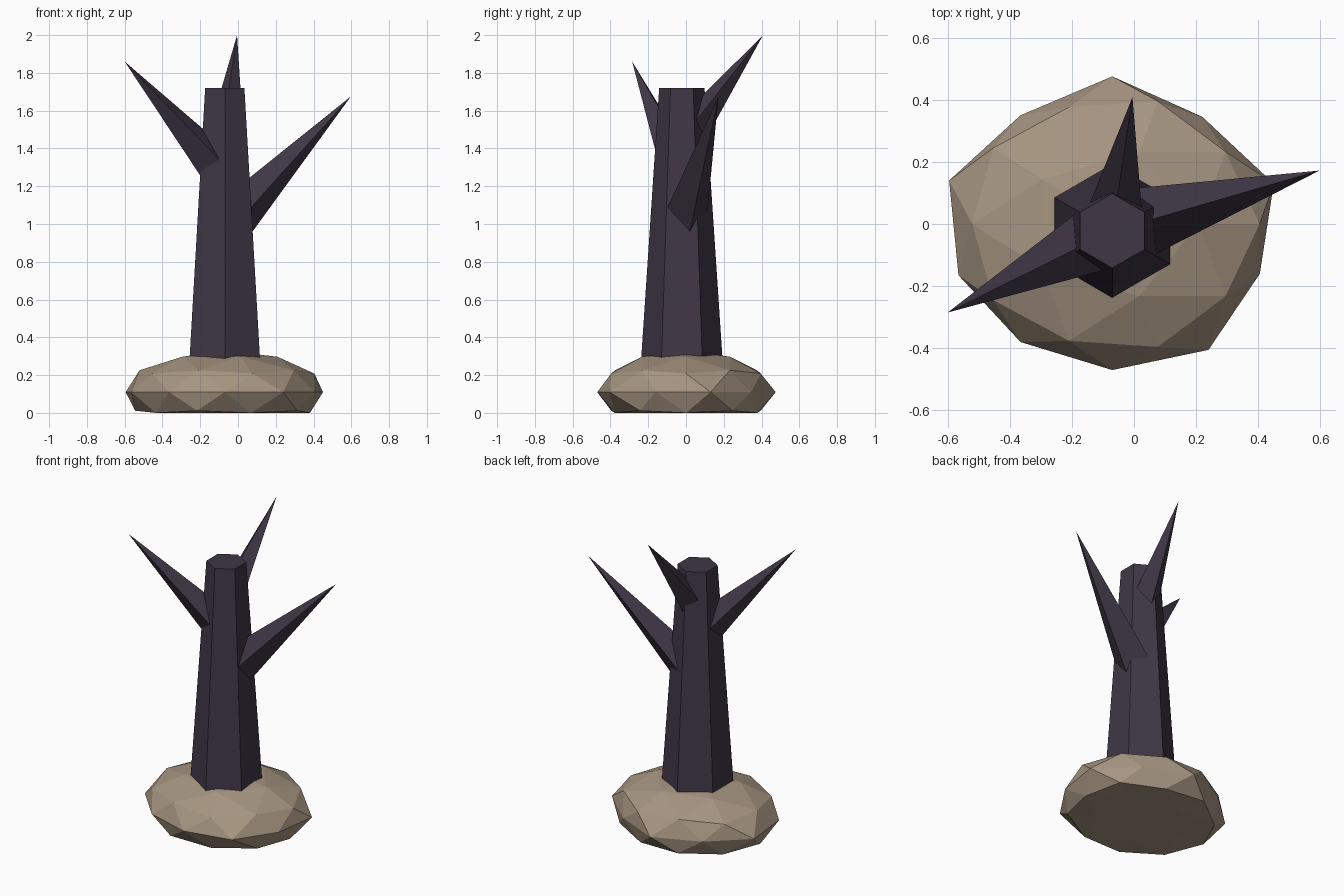
import bpy, bmesh, math
from mathutils import Vector, Matrix

if "Cube" in bpy.data.objects:
    bpy.data.objects.remove(bpy.data.objects["Cube"])

CX, CY = -0.07, -0.022


def material(name, rgb):
    m = bpy.data.materials.new(name)
    m.diffuse_color = (*rgb, 1)
    m.use_nodes = True
    m.node_tree.nodes["Principled BSDF"].inputs["Base Color"].default_value = m.diffuse_color
    return m


def add_object(name, bm, mat):
    bmesh.ops.recalc_face_normals(bm, faces=bm.faces[:])
    me = bpy.data.meshes.new(name)
    bm.to_mesh(me)
    bm.free()
    me.materials.append(mat)
    ob = bpy.data.objects.new(name, me)
    bpy.context.collection.objects.link(ob)
    return ob


bark = material("bark", (0.05, 0.038, 0.06))
stone = material("stone", (0.38, 0.30, 0.22))

# Mound: squashed icosphere with a flattened underside and an irregular rim
rim = [(0.52, 0.13), (0.29, 0.345), (0, 0.475), (-0.295, 0.35), (-0.525, 0.14),
       (-0.495, -0.165), (-0.295, -0.38), (0, -0.47), (0.31, -0.405), (0.475, -0.16)]
bm = bmesh.new()
bmesh.ops.create_icosphere(bm, subdivisions=2, radius=1)
for v in bm.verts:
    x, y, z = v.co
    if abs(z) < 0.05:
        k = round((math.degrees(math.atan2(y, x)) - 18) / 36) % 10
        x, y = rim[k]
    else:
        x, y = x * 0.53, y * 0.465
    v.co = (CX + x, y, max(0, 0.11 + 0.22 * z))
add_object("mound", bm, stone)

# Trunk: tapered six-sided column
bm = bmesh.new()
bmesh.ops.create_cone(bm, cap_ends=True, segments=6, radius1=0.231, radius2=0.12,
                      depth=1.67, matrix=Matrix.Translation((CX, CY, 0.885)))
add_object("trunk", bm, bark)


# Branches: four-sided spikes starting on the trunk axis
def branch(name, base_z, tip, radius):
    base, tip = Vector((CX, CY, base_z)), Vector(tip)
    axis = tip - base
    d = axis.normalized()
    side = d.cross(Vector((0, 0, 1))).normalized()
    up = side.cross(d)
    rot = Matrix((side, up, d)).transposed().to_4x4()
    bm = bmesh.new()
    bmesh.ops.create_cone(bm, cap_ends=True, segments=4, radius1=radius, radius2=0,
                          depth=axis.length,
                          matrix=Matrix.Translation((base + tip) / 2) @ rot)
    bmesh.ops.remove_doubles(bm, verts=bm.verts[:], dist=0.0005)
    add_object(name, bm, bark)


branch("right_branch", 0.975, (0.597, 0.172, 1.675), 0.132)
branch("left_branch", 1.257, (-0.6, -0.285, 1.86), 0.118)
branch("back_branch", 1.43, (-0.005, 0.408, 2.0), 0.103)
